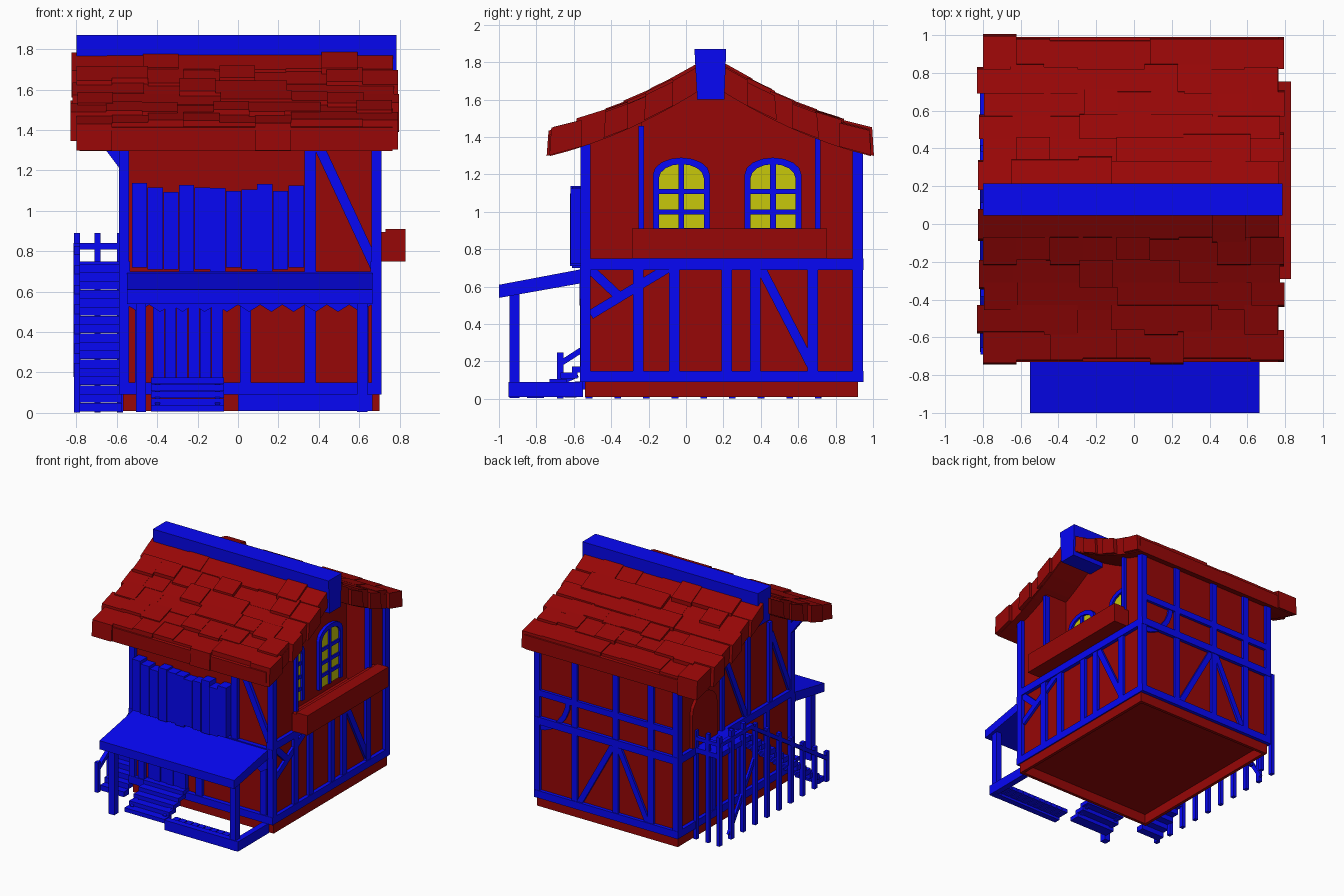
import bpy, bmesh, math, random
from mathutils import Vector

if "Cube" in bpy.data.objects:
    bpy.data.objects.remove(bpy.data.objects["Cube"])
random.seed(4)

def material(name, col):
    m = bpy.data.materials.new(name)
    m.diffuse_color = (*col, 1)
    m.use_nodes = True
    m.node_tree.nodes["Principled BSDF"].inputs["Base Color"].default_value = m.diffuse_color
    return m
RED = material("red", (0.31, 0.002, 0.002))
BLUE = material("blue", (0.002, 0.002, 0.92))
YELLOW = material("yellow", (0.58, 0.58, 0.003))

# A prism is (axis, 2D outline, start, end); a part is one mesh of many prisms
def part(name, mat, prisms):
    bm = bmesh.new()
    for axis, poly, a, b in prisms:
        def at(p, t):
            return {'x': (t, p[0], p[1]), 'y': (p[0], t, p[1]), 'z': (p[0], p[1], t)}[axis]
        lo = [bm.verts.new(at(p, a)) for p in poly]
        hi = [bm.verts.new(at(p, b)) for p in poly]
        bm.faces.new(lo)
        bm.faces.new(hi[::-1])
        n = len(poly)
        for i in range(n):
            j = (i + 1) % n
            bm.faces.new((lo[i], hi[i], hi[j], lo[j]))
    bmesh.ops.recalc_face_normals(bm, faces=bm.faces)
    me = bpy.data.meshes.new(name)
    bm.to_mesh(me)
    bm.free()
    me.materials.append(mat)
    ob = bpy.data.objects.new(name, me)
    bpy.context.collection.objects.link(ob)
    return ob

def rect(u0, u1, v0, v1):
    return [(u0, v0), (u1, v0), (u1, v1), (u0, v1)]

def box(x0, x1, y0, y1, z0, z1):
    return ('z', rect(x0, x1, y0, y1), z0, z1)

def strut(p, q, w):
    p, q = Vector(p), Vector(q)
    d = (q - p).normalized() * w / 2
    n = Vector((-d.y, d.x))
    return [tuple(v) for v in (p + n, q + n, q - n, p - n)]

RIDGE = 0.13
def roof_z(d):
    u = 0.87 - d
    return 1.44 + 0.24 * u + 0.24 * u * u

# Foundation skirt
part("foundation", RED, [
    box(-.57, .70, -.54, -.515, .01, .11), box(-.57, .70, .895, .92, .01, .11),
    box(-.57, -.545, -.515, .895, .01, .11), box(.675, .70, -.515, .895, .01, .11)])

# Walls follow the roof underside; the right upper floor has a balcony alcove
def gable(y0, y1, z0, n=14):
    ys = [y0 + (y1 - y0) * i / n for i in range(n + 1)]
    return [(y0, z0), (y1, z0)] + [(y, roof_z(abs(y - RIDGE)) - .10) for y in reversed(ys)]
ALCOVE = .49
part("walls", RED, [box(-.56, .68, -.53, .92, .09, .75), ('x', gable(-.53, .92, .75), -.56, ALCOVE),
                    ('x', gable(-.53, -.235, .75, 4), ALCOVE, .68),
                    ('x', gable(.70, .92, .75, 4), ALCOVE, .68)])

# Timber frame: corner posts and belt beams
part("corner_posts", BLUE, [box(x, x + .05, y, y + .055, .1, 1.36)
                            for x in (-.59, .66) for y in (-.565, .89)])
belts = []
for z0, z1 in ((.09, .15), (.69, .75)):
    belts += [box(.655, .71, -.565, .945, z0, z1), box(-.59, -.535, -.565, .945, z0, z1),
              box(-.59, .71, .89, .948, z0, z1)]
belts += [box(-.59, .71, -.567, -.51, .09, .15), box(-.59, .71, -.567, -.51, .63, .70),
          box(-.59, .71, .89, .943, .92, .97)]
part("belt_beams", BLUE, belts)

# Right wall studs and braces
part("right_studs", BLUE,
     [box(.66, .705, y, y + .055, .14, .70) for y in (-.283, -.09, .19, .342, .65)] +
     [box(.66, .705, -.255, -.225, .74, 1.46), box(.66, .705, .69, .72, .74, 1.40)] +
     [('x', strut(p, q, .05), .66, .70) for p, q in
      (((-.51, .45), (-.08, .71)), ((-.52, .70), (-.35, .54)), ((.40, .70), (.68, .16)))])

# Front wall studs and braces
part("front_studs", BLUE,
     [box(x, x + .055, -.56, -.51, .14, .64) for x in (-.51, .01, .33, .59)] +
     [box(.33, .385, -.56, -.51, .68, 1.34)] +
     [('y', strut((.40, 1.32), (.68, .72), .05), -.555, -.51),
      ('y', strut((-.57, 1.23), (-.66, 1.35), .05), -.555, -.51)])

# Back wall studs and braces with one curved corner brace
arc = [(.70 - r * math.cos(a), .95 - r * math.sin(a)) for r, flip in ((.27, 0), (.31, 1))
       for a in [math.pi / 2 * (i if not flip else 6 - i) / 6 for i in range(7)]]
part("back_studs", BLUE,
     [box(x - .025, x + .025, .89, .943, .14, 1.38) for x in (.35, -.02, -.34)] +
     [('y', arc, .89, .935)] +
     [('y', strut(p, q, .045), .89, .938) for p, q in
      (((.31, .14), (0, .70)), ((-.04, .70), (-.31, .14)))])

# Left wall studs and braces
part("left_studs", BLUE,
     [box(-.585, -.54, y, y + .05, .14, .7) for y in (-.25, .1, .45)] +
     [box(-.585, -.54, y, y + .04, .74, 1.40) for y in (.33, .0, -.28)] +
     [('x', strut(p, q, .045), -.58, -.54) for p, q in
      (((.33, 1.36), (.05, .75)), ((-.52, .76), (-.28, 1.3)))])

# Roof: a curved slab each side, covered by uneven shingles of one or two columns
slabs, shingles = [], []
for s in (-1, 1):
    ds = [.0 + .86 * i / 8 for i in range(9)]
    slabs.append(('x', [(RIDGE + s * d, roof_z(d) - .03) for d in ds] +
                  [(RIDGE + s * d, roof_z(d) - .145) for d in reversed(ds)], -.785, .765))
    edges = [.05, .20, .32, .44, .56, .69, .84]
    for r in range(6):
        shift = (-.025, .0, -.02, .005, -.03, .0)[r]
        c = 0
        while c < 9:
            n = min(random.choice((1, 1, 2)), 9 - c)
            x0 = -.80 + shift + c * .177
            d0 = edges[r]
            d1 = edges[r + 1] + random.choice((0, .01, .025))
            h = random.uniform(-.018, .012)
            shingles.append(('x', [(RIDGE + s * d0, roof_z(d0) + h),
                                   (RIDGE + s * d1, roof_z(d1) + h + .006),
                                   (RIDGE + s * (d1 + .01), roof_z(d1) - .142),
                                   (RIDGE + s * d0, roof_z(d0) - .142)], x0, x0 + n * .177))
            c += n
part("roof_slab", RED, slabs)
part("roof_shingles", RED, shingles)
part("ridge_beam", BLUE, [('x', [(.045, 1.87), (.215, 1.87), (.205, 1.6), (.06, 1.6)], -.80, .785)])

# Arched windows at the back of the alcove
def arch(c, hw, z0, spring, top, n=8):
    return [(c + hw, z0)] + [(c + hw * math.cos(math.pi * i / n),
            spring + (top - spring) * math.sin(math.pi * i / n)) for i in range(n + 1)] + [(c - hw, z0)]
glass, frames = [], []
A = ALCOVE - .01
for c in (-.025, .465):
    outer, inner = arch(c, .152, .80, 1.20, 1.29), arch(c, .12, .80, 1.18, 1.255)
    glass.append(('x', inner, A, A + .018))
    frames += [('x', [outer[i], outer[i + 1], inner[i + 1], inner[i]], A, A + .035)
               for i in range(len(outer) - 1)]
    frames.append(box(A, A + .03, c - .015, c + .015, .8, 1.27))
    frames += [box(A, A + .028, c - .13, c + .13, z, z + .028) for z in (.885, .985, 1.095)]
part("window_glass", YELLOW, glass)
part("window_frames", BLUE, frames)

# Balcony parapet in front of the alcove
part("balcony_parapet", RED, [box(.69, .83, -.29, .755, .75, .895),
                              box(.73, .83, -.29, .755, .895, .91)])

# Shop planks above the porch, and door planks below
planks = []
for i in range(11):
    x = -.525 + i * .0775
    planks.append(box(x, x + .0755, -.62 + random.uniform(0, .012), -.52,
                      .70 + random.choice((0, .01, .02)), random.uniform(1.09, 1.15)))
part("upper_planks", BLUE, planks)
part("front_door", BLUE, [box(-.42 + i * .058, -.365 + i * .058, -.56 - .008 * (i % 2), -.52, .12, .56)
                          for i in range(6)])

# Porch roof, scalloped wall trim and posts
part("porch_roof", BLUE, [('x', [(-1, .54), (-1, .61), (-.55, .695), (-.55, .62)], -.55, .665)])
scallop = [(.66, .63), (-.55, .63)] + [(-.55 + 1.21 * i / 22, .535 if i % 2 == 0 else .50) for i in range(23)]
part("porch_trim", BLUE, [('y', scallop, -.57, -.55)])
part("porch_posts", BLUE, [box(x, x + .05, -.945, -.89, 0.005, .58) for x in (-.505, .59)])

# Porch deck frame with planked floor
part("porch_deck", BLUE,
     [box(0, .665, -.95, -.90, .01, .09), box(.615, .665, -.95, -.55, .01, .09)] +
     [box(i * .0565, .05 + i * .0565, -.90, -.80, .03, .06) for i in range(11)])

# Front steps
part("front_steps", BLUE, [box(-.43, -.07, -.85 + i * .06, -.76 + i * .06, .006 + i * .034, .038 + i * .034)
                           for i in range(5)] +
     [('x', strut((-.80, .03), (-.58, .13), .03), x, x + .025) for x in (-.41, -.115)])

# Side staircase climbing to the rear, with landing
part("side_steps", BLUE, [box(-.79, -.575, -.65 + i * .057, -.585 + i * .057, .008 + i * .043, .05 + i * .043)
                          for i in range(17)] +
     [box(-.80, -.57, .31, .72, .71, .75)])

# Pickets run from the ground to the handrail
def rail_z(y):
    return min(.83, .20 + (y + .67) * .63)
pickets = [box(-.812, -.782, y, y + .036, .003, rail_z(y) + .06) for y in
           [-.69 + i * .1533 for i in range(10)]]
pickets += [box(x, x + .03, .69, .72, .003, .89) for x in (-.71, -.60)]
part("stair_pickets", BLUE, pickets)
part("stair_rails", BLUE, [
    ('x', strut((-.67, .19), (.32, .825), .03), -.815, -.783),
    box(-.815, -.783, .29, .72, .81, .84), box(-.80, -.58, .69, .72, .81, .84),
    ('x', strut((.58, .04), (.20, .62), .03), -.80, -.78)])

# Arched upper side door
part("side_door", RED, [('x', arch(.59, .16, .72, 1.02, 1.16), -.585, -.55)])
